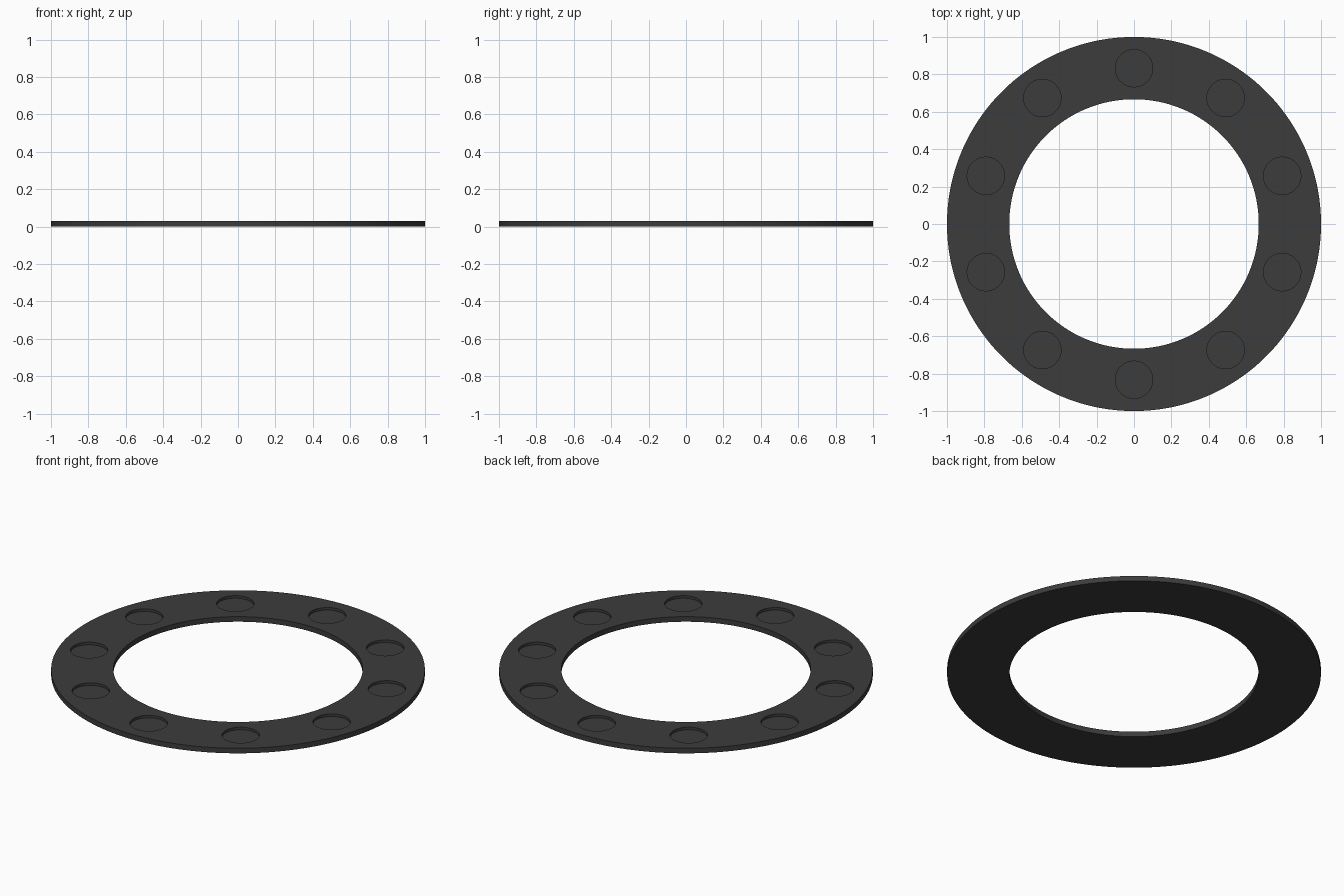
import bpy, math

if "Cube" in bpy.data.objects:
    bpy.data.objects.remove(bpy.data.objects["Cube"])

OUTER, INNER, HEIGHT = 1.0, 0.667, 0.03
POCKETS, POCKET_R, POCKET_DEPTH, POCKET_ORBIT = 10, 0.1, 0.015, 0.833

dark = bpy.data.materials.new("dark_plastic")
dark.diffuse_color = (0.045, 0.045, 0.045, 1)
dark.use_nodes = True
dark.node_tree.nodes["Principled BSDF"].inputs["Base Color"].default_value = dark.diffuse_color


def cylinder(name, radius, z0, z1, x=0, y=0, sides=128):
    bpy.ops.mesh.primitive_cylinder_add(vertices=sides, radius=radius, depth=z1 - z0,
                                        location=(x, y, (z0 + z1) / 2))
    obj = bpy.context.object
    obj.name = name
    return obj


def cut(target, cutter):
    mod = target.modifiers.new(cutter.name, 'BOOLEAN')
    mod.operation, mod.solver, mod.object = 'DIFFERENCE', 'EXACT', cutter
    bpy.context.view_layer.objects.active = target
    bpy.ops.object.modifier_apply(modifier=mod.name)
    bpy.data.objects.remove(cutter, do_unlink=True)


# flat ring
ring = cylinder("flat_ring", OUTER, 0, HEIGHT, sides=180)
ring.data.materials.append(dark)
cut(ring, cylinder("centre_hole", INNER, -0.1, 0.1, sides=180))

# shallow round pockets in the top face
for i in range(POCKETS):
    a = math.radians(18 + 360 / POCKETS * i)
    cut(ring, cylinder("pocket", POCKET_R, HEIGHT - POCKET_DEPTH, HEIGHT + 0.1,
                       POCKET_ORBIT * math.cos(a), POCKET_ORBIT * math.sin(a), 64))

# smooth round walls, sharp rims
bpy.ops.object.select_all(action='DESELECT')
ring.select_set(True)
bpy.context.view_layer.objects.active = ring
bpy.ops.object.shade_smooth_by_angle(angle=math.radians(30))
